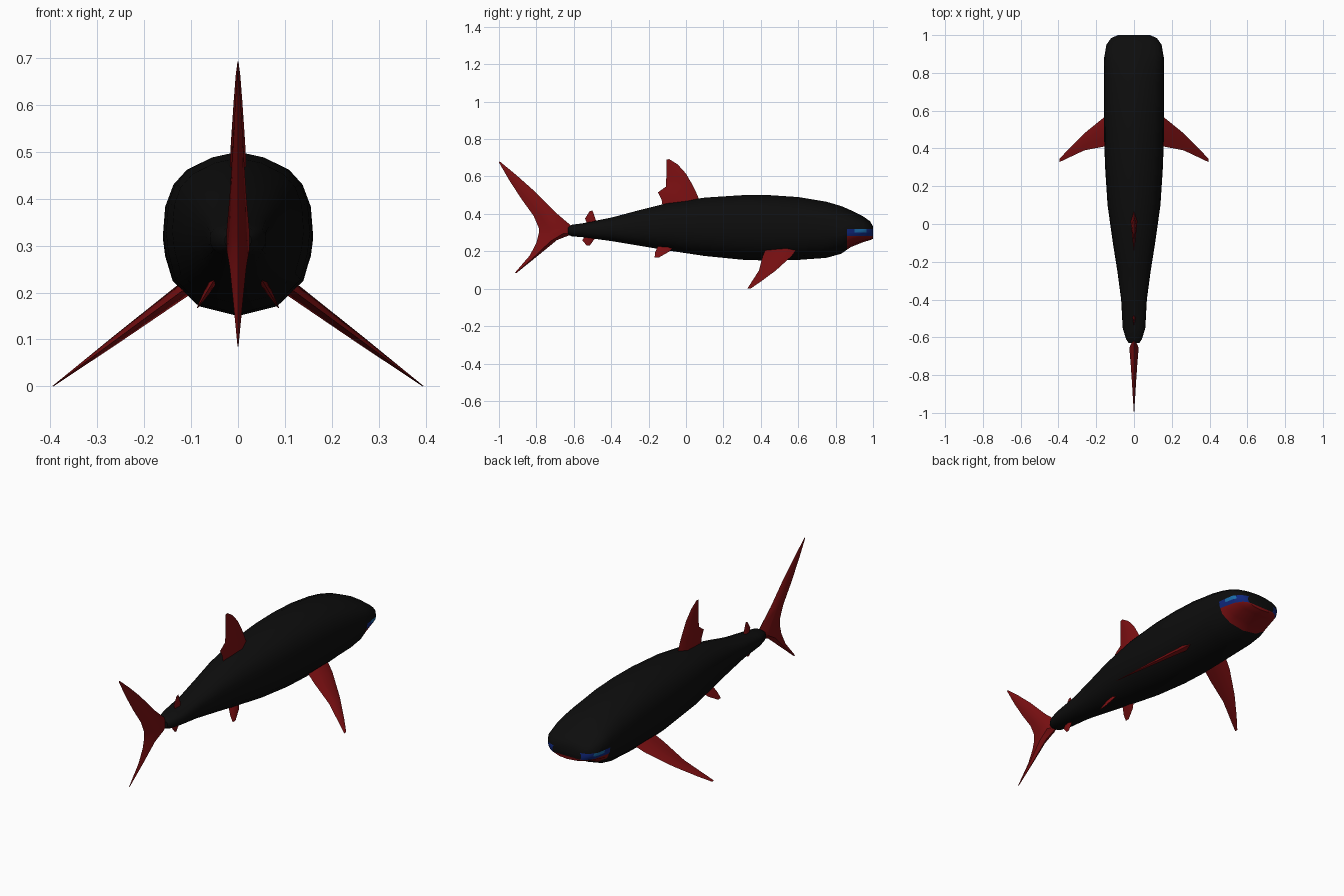
import bpy
import bmesh
from mathutils import Vector

old = bpy.data.objects.get("Cube")
if old:
    bpy.data.objects.remove(old, do_unlink=True)


def make_material(name, rgb):
    mat = bpy.data.materials.new(name)
    mat.use_nodes = True
    mat.diffuse_color = (*rgb, 1)
    bsdf = mat.node_tree.nodes["Principled BSDF"]
    bsdf.inputs["Base Color"].default_value = (*rgb, 1)
    bsdf.inputs["Roughness"].default_value = 0.8
    return mat


black = make_material("black_skin", (0.004, 0.004, 0.004))
red = make_material("deep_red", (0.2, 0.005, 0.006))
navy = make_material("navy_blue", (0.005, 0.02, 0.2))
cyan = make_material("light_blue", (0.01, 0.15, 0.4))


def finish(bm, name, materials, angle):
    """Turn a bmesh into a named object with smooth shading."""
    bmesh.ops.recalc_face_normals(bm, faces=bm.faces[:])
    mesh = bpy.data.meshes.new(name)
    bm.to_mesh(mesh)
    bm.free()
    for mat in materials:
        mesh.materials.append(mat)
    obj = bpy.data.objects.new(name, mesh)
    bpy.context.collection.objects.link(obj)
    bpy.ops.object.select_all(action="DESELECT")
    obj.select_set(True)
    bpy.context.view_layer.objects.active = obj
    bpy.ops.object.shade_smooth_by_angle(angle=angle)
    return obj


def loft(bm, rings):
    """Skin closed rings of points and cap both ends."""
    loops = [[bm.verts.new(p) for p in ring] for ring in rings]
    for a, b in zip(loops, loops[1:]):
        for i in range(len(a)):
            j = (i + 1) % len(a)
            bm.faces.new((a[i], a[j], b[j], b[i]))
    bm.faces.new(loops[0])
    bm.faces.new(loops[-1])


# Body: one half outline, scaled along the length
half = [(0, 1), (0.35, 0.93), (0.69, 0.78), (0.87, 0.6), (0.97, 0.36), (1, 0),
        (0.97, -0.25), (0.87, -0.58), (0.53, -0.88), (0, -1)]
outline = half + [(-x, z) for x, z in half[-2:0:-1]]

# Stations: y, half width, top, bottom
stations = [
    (-0.63, 0.028, 0.33, 0.29),
    (-0.61, 0.042, 0.342, 0.28),
    (-0.55, 0.06, 0.35, 0.275),
    (-0.4, 0.068, 0.38, 0.255),
    (-0.25, 0.088, 0.42, 0.23),
    (-0.1, 0.112, 0.457, 0.205),
    (0.1, 0.14, 0.487, 0.175),
    (0.3, 0.153, 0.5, 0.155),
    (0.45, 0.158, 0.5, 0.15),
    (0.6, 0.16, 0.49, 0.154),
    (0.75, 0.16, 0.465, 0.165),
    (0.83, 0.16, 0.442, 0.187),
    (0.88, 0.158, 0.42, 0.222),
    (0.95, 0.146, 0.385, 0.25),
    (0.985, 0.12, 0.36, 0.26),
    (1, 0.085, 0.332, 0.267),
]
bm = bmesh.new()
loft(bm, [[(x * w, y, (top + low) / 2 + z * (top - low) / 2) for x, z in outline]
          for y, w, top, low in stations])


# Mouth and side patches: cut the head, then colour by region
MOUTH_Y, LIP, MID, BROW = 0.86, 0.283, 0.3, 0.318
CYAN_BACK, CYAN_FRONT = 0.9, 0.965


def cut(co, normal):
    faces = [f for f in bm.faces if f.calc_center_median().y > MOUTH_Y - 0.03]
    geom = set(faces)
    for f in faces:
        geom.update(f.edges)
        geom.update(f.verts)
    bmesh.ops.bisect_plane(bm, geom=list(geom), plane_co=co, plane_no=normal)


for y in (MOUTH_Y, CYAN_BACK, CYAN_FRONT):
    cut((0, y, 0), (0, 1, 0))
for z in (LIP, MID, BROW):
    cut((0, 0, z), (0, 0, 1))
for f in bm.faces:
    c = f.calc_center_median()
    if c.y < MOUTH_Y or c.z > BROW:
        continue
    if c.z < LIP:
        f.material_index = 1
    elif abs(c.x) > 0.08:
        light = c.z > MID and CYAN_BACK < c.y < CYAN_FRONT
        f.material_index = 3 if light else 2
finish(bm, "body", [black, red, navy, cyan], 0.9)


def fin(name, sections, origin=(0, 0, 0), span=(0, 0, 1)):
    """Loft a fin from sections: lead u, lead v, trail u, trail v, half thickness."""
    along = Vector((0, 1, 0))
    up = Vector(span).normalized()
    side = along.cross(up)
    rings = []
    for lu, lv, tu, tv, t in sections:
        lead = Vector(origin) + along * lu + up * lv
        trail = Vector(origin) + along * tu + up * tv
        front, rear = lead.lerp(trail, 0.3), lead.lerp(trail, 0.7)
        rings.append([lead, front + side * t, rear + side * t / 2, trail,
                      rear - side * t / 2, front - side * t])
    fin_bm = bmesh.new()
    loft(fin_bm, rings)
    return finish(fin_bm, name, [red], 0.7)


# Tail fin, a single crescent from upper tip to lower tip
fin("tail_fin", [
    (-0.995, 0.68, -1, 0.675, 0.001),
    (-0.91, 0.61, -0.945, 0.58, 0.006),
    (-0.82, 0.53, -0.88, 0.48, 0.011),
    (-0.7, 0.41, -0.815, 0.39, 0.018),
    (-0.6, 0.325, -0.787, 0.325, 0.025),
    (-0.6, 0.295, -0.787, 0.295, 0.025),
    (-0.69, 0.26, -0.8, 0.245, 0.018),
    (-0.79, 0.178, -0.835, 0.178, 0.01),
    (-0.905, 0.085, -0.915, 0.085, 0.001),
])

# Main dorsal fin with a notched trailing edge
fin("dorsal_fin", [
    (0.08, 0.45, -0.125, 0.44, 0.018),
    (0.065, 0.49, -0.13, 0.475, 0.017),
    (0.05, 0.525, -0.15, 0.515, 0.015),
    (0.035, 0.555, -0.108, 0.545, 0.013),
    (0, 0.615, -0.105, 0.6, 0.009),
    (-0.045, 0.665, -0.105, 0.655, 0.005),
    (-0.09, 0.693, -0.105, 0.69, 0.001),
])

# Small fins above and below the tail stem
fin("rear_dorsal_fin", [
    (-0.475, 0.345, -0.525, 0.34, 0.01),
    (-0.485, 0.375, -0.54, 0.375, 0.007),
    (-0.5, 0.418, -0.515, 0.415, 0.001),
])
fin("anal_fin", [
    (-0.48, 0.29, -0.53, 0.29, 0.01),
    (-0.49, 0.265, -0.555, 0.26, 0.007),
    (-0.515, 0.23, -0.53, 0.23, 0.001),
])

# Paired fins
for label, s in (("left", 1), ("right", -1)):
    fin(label + "_pectoral_fin", [
        (0.6, -0.02, 0.43, -0.02, 0.017),
        (0.565, 0.06, 0.41, 0.06, 0.014),
        (0.48, 0.19, 0.39, 0.19, 0.009),
        (0.4, 0.29, 0.352, 0.29, 0.004),
        (0.345, 0.353, 0.328, 0.353, 0.001),
    ], (s * 0.11, 0, 0.21), (s * 0.285, 0, -0.21))
    fin(label + "_pelvic_fin", [
        (-0.06, -0.01, -0.15, -0.01, 0.008),
        (-0.09, 0.025, -0.165, 0.03, 0.006),
        (-0.145, 0.062, -0.168, 0.062, 0.001),
    ], (s * 0.055, 0, 0.22), (s * 0.03, 0, -0.05))
